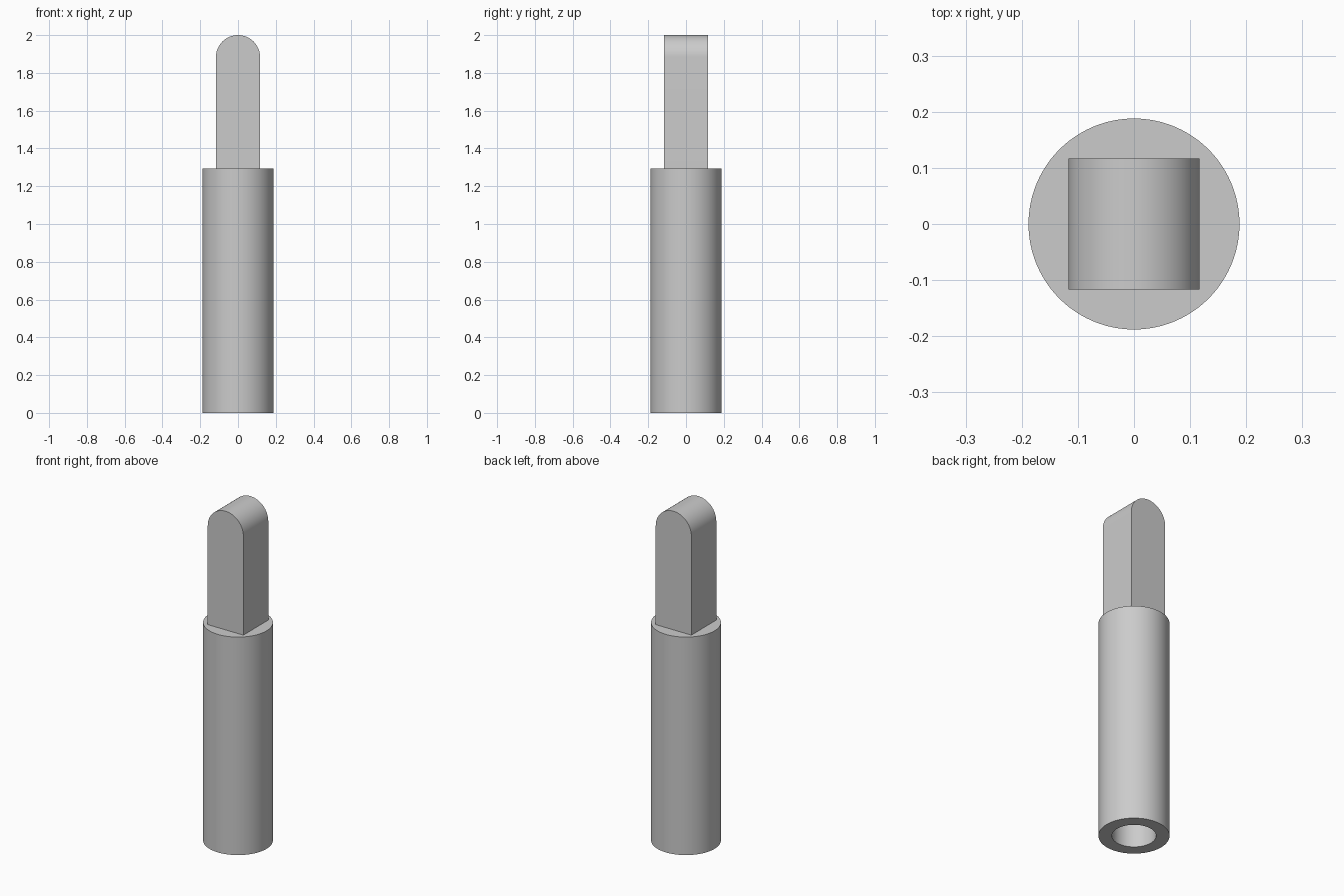
import bpy, bmesh
from math import pi, cos, sin, radians

cube = bpy.data.objects.get("Cube")
if cube:
    bpy.data.objects.remove(cube, do_unlink=True)

# Main dimensions
SLEEVE_R, SLEEVE_H = 0.188, 1.295
PEG_HALF = 0.117
BORE_R, BORE_DEPTH = 0.117, 0.72
TOP = 2.0

grey = bpy.data.materials.new("plain_grey")
grey.use_nodes = True
colour = (0.6, 0.6, 0.6, 1)
grey.diffuse_color = colour
grey.node_tree.nodes["Principled BSDF"].inputs["Base Color"].default_value = colour


def finish(name, bm):
    """Turn a bmesh into a smooth object with sharp edges kept."""
    bmesh.ops.remove_doubles(bm, verts=bm.verts, dist=0.0001)
    bmesh.ops.recalc_face_normals(bm, faces=bm.faces)
    mesh = bpy.data.meshes.new(name)
    bm.to_mesh(mesh)
    bm.free()
    mesh.materials.append(grey)
    obj = bpy.data.objects.new(name, mesh)
    bpy.context.collection.objects.link(obj)
    bpy.ops.object.select_all(action='DESELECT')
    obj.select_set(True)
    bpy.context.view_layer.objects.active = obj
    bpy.ops.object.shade_smooth_by_angle(angle=radians(30))
    return obj


# Round sleeve with a blind bore in its underside, turned from a profile
bm = bmesh.new()
profile = [(0, BORE_DEPTH), (BORE_R, BORE_DEPTH), (BORE_R, 0),
           (SLEEVE_R, 0), (SLEEVE_R, SLEEVE_H), (0, SLEEVE_H)]
verts = [bm.verts.new((r, 0, z)) for r, z in profile]
edges = [bm.edges.new(pair) for pair in zip(verts, verts[1:])]
bmesh.ops.spin(bm, geom=verts + edges, cent=(0, 0, 0), axis=(0, 0, 1),
               angle=2 * pi, steps=96)
finish("sleeve", bm)

# Square peg with a half-round top, seated just inside the sleeve
bm = bmesh.new()
steps = 32
arch = [(PEG_HALF * cos(pi * i / steps),
         TOP - PEG_HALF + PEG_HALF * sin(pi * i / steps)) for i in range(steps + 1)]
outline = [(-PEG_HALF, SLEEVE_H - 0.01), (PEG_HALF, SLEEVE_H - 0.01)] + arch
face = bm.faces.new([bm.verts.new((x, -PEG_HALF, z)) for x, z in outline])
extruded = bmesh.ops.extrude_face_region(bm, geom=[face], use_keep_orig=True)
moved = [v for v in extruded["geom"] if isinstance(v, bmesh.types.BMVert)]
bmesh.ops.translate(bm, verts=moved, vec=(0, 2 * PEG_HALF, 0))
finish("peg", bm)
